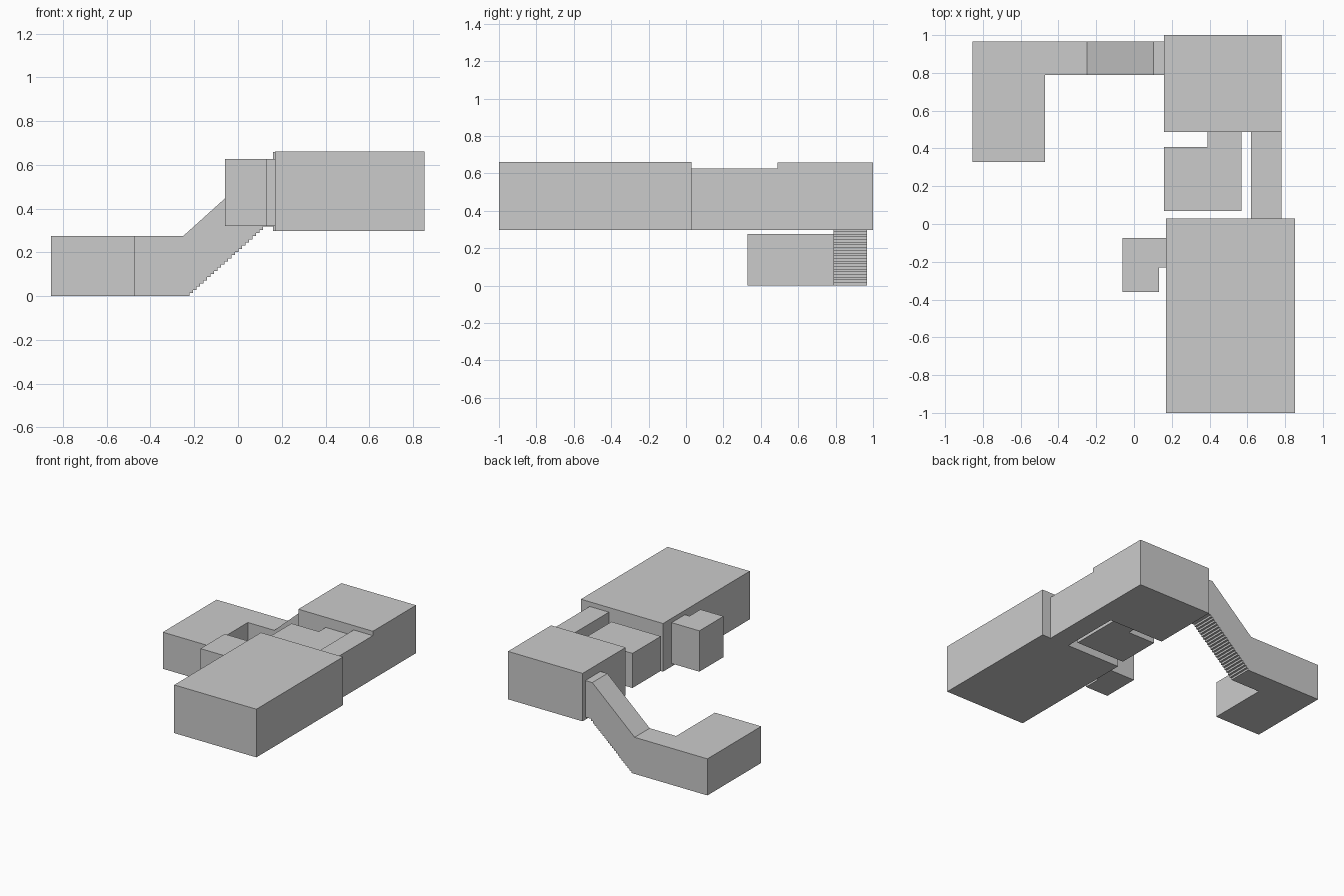
import bpy, bmesh

if "Cube" in bpy.data.objects:
    bpy.data.objects.remove(bpy.data.objects["Cube"])


def prism(name, outline, lo, hi, axis="z", open_edges=()):
    """Extrude a 2D outline along z (xy outline) or y (xz outline).
    Edges listed in open_edges get no wall, where the part meets its neighbour."""
    def point(p, h):
        return (p[0], p[1], h) if axis == "z" else (p[0], h, p[1])

    bm = bmesh.new()
    a = [bm.verts.new(point(p, lo)) for p in outline]
    b = [bm.verts.new(point(p, hi)) for p in outline]
    n = len(outline)
    bm.faces.new(a[::-1])
    bm.faces.new(b)
    for i in range(n):
        if i not in open_edges:
            j = (i + 1) % n
            bm.faces.new((a[i], a[j], b[j], b[i]))
    if axis == "y":
        bmesh.ops.reverse_faces(bm, faces=bm.faces[:])
    mesh = bpy.data.meshes.new(name)
    bm.to_mesh(mesh)
    bm.free()
    obj = bpy.data.objects.new(name, mesh)
    bpy.context.collection.objects.link(obj)
    return obj


def rect(x0, x1, y0, y1):
    return [(x0, y0), (x1, y0), (x1, y1), (x0, y1)]


# Two large halls and the passage between them
prism("main_hall", rect(0.17, 0.853, -1.0, 0.03), 0.298, 0.66)
prism("back_hall", rect(0.16, 0.78, 0.488, 1.0), 0.298, 0.658)
prism("passage", rect(0.62, 0.78, 0.03, 0.488), 0.298, 0.625, open_edges=(0, 2))

# Inner room with a short neck into the back hall
prism("inner_room", [(0.16, 0.07), (0.57, 0.07), (0.57, 0.488), (0.388, 0.488),
                     (0.388, 0.407), (0.16, 0.407)], 0.322, 0.582, open_edges=(2,))

# Closet with a short neck into the main hall
prism("closet", [(-0.06, -0.36), (0.132, -0.36), (0.132, -0.23), (0.17, -0.23),
                 (0.17, -0.073), (-0.06, -0.073)], 0.32, 0.627, open_edges=(3,))

# Lower room, L-shaped, leading to the stairs
prism("lower_room", [(-0.855, 0.328), (-0.47, 0.328), (-0.47, 0.788), (-0.25, 0.788),
                     (-0.25, 0.967), (-0.855, 0.967)], 0.0, 0.275, open_edges=(3,))

# Stair passage: sloped ceiling above a stepped floor
steps = 22
x0, x1, rise = -0.222, 0.13, 0.317
floor = [(-0.25, 0.0), (x0, 0.0)]
for i in range(steps):
    z = rise * (i + 1) / steps
    floor.append((x0 + (x1 - x0) * i / steps, z))
    floor.append((x0 + (x1 - x0) * (i + 1) / steps, z))
floor.append((0.16, rise))
profile = floor + [(0.16, 0.592), (0.102, 0.592), (-0.25, 0.275)]
prism("stair_passage", profile, 0.788, 0.967, axis="y",
      open_edges=(len(floor) - 1, len(profile) - 1))
